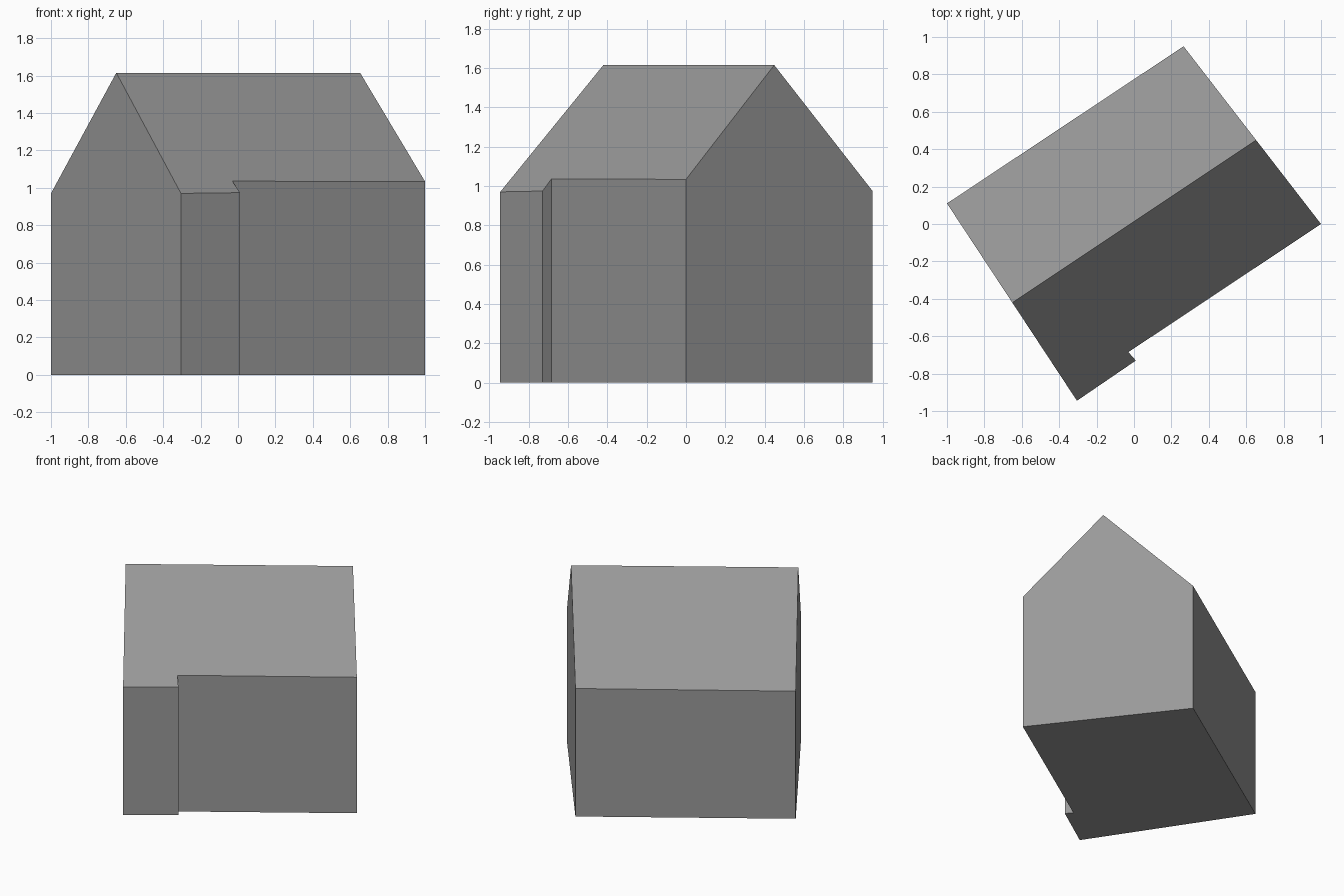
import bpy
import bmesh
from mathutils import Vector

cube = bpy.data.objects.get("Cube")
if cube:
    bpy.data.objects.remove(cube, do_unlink=True)

# Plain grey for the whole building
grey = bpy.data.materials.new("plain_grey")
grey.use_nodes = True
COLOUR = (0.32, 0.32, 0.32, 1)
grey.diffuse_color = COLOUR
grey.node_tree.nodes["Principled BSDF"].inputs["Base Color"].default_value = COLOUR

# Footprint with a small projecting bay at the front corner
FOOTPRINT = [(-1, 0.11), (-0.305, -0.945), (0.01, -0.73),
             (-0.03, -0.685), (1, 0), (0.265, 0.95)]
RIDGE = Vector((-0.65, -0.42, 1.615)), Vector((0.65, 0.447, 1.615))
BACK_EAVE = Vector((-1, 0.11, 0.97))
FRONT_EAVE = Vector((-0.305, -0.945, 0.97))


def cut_slope(bm, eave):
    """Slice off everything above the slope from ridge to eave and close it."""
    normal = (RIDGE[1] - RIDGE[0]).cross(eave - RIDGE[0]).normalized()
    if normal.z < 0:
        normal.negate()
    cut = bmesh.ops.bisect_plane(
        bm, geom=bm.verts[:] + bm.edges[:] + bm.faces[:], dist=1e-5,
        plane_co=RIDGE[0], plane_no=normal, clear_outer=True)
    rim = [g for g in cut["geom_cut"]
           if isinstance(g, bmesh.types.BMEdge) and g.is_boundary]
    bmesh.ops.edgeloop_fill(bm, edges=rim)


# Walls raised from the footprint, then cut to a gabled roof
bm = bmesh.new()
base = bm.faces.new([bm.verts.new((x, y, 0)) for x, y in FOOTPRINT])
raised = bmesh.ops.extrude_face_region(bm, geom=[base], use_keep_orig=True)
top = [g for g in raised["geom"] if isinstance(g, bmesh.types.BMVert)]
bmesh.ops.translate(bm, verts=top, vec=(0, 0, 3))
for eave in (BACK_EAVE, FRONT_EAVE):
    cut_slope(bm, eave)
bmesh.ops.recalc_face_normals(bm, faces=bm.faces[:])

mesh = bpy.data.meshes.new("gabled_house")
bm.to_mesh(mesh)
bm.free()
mesh.materials.append(grey)
house = bpy.data.objects.new("gabled_house", mesh)
bpy.context.collection.objects.link(house)
